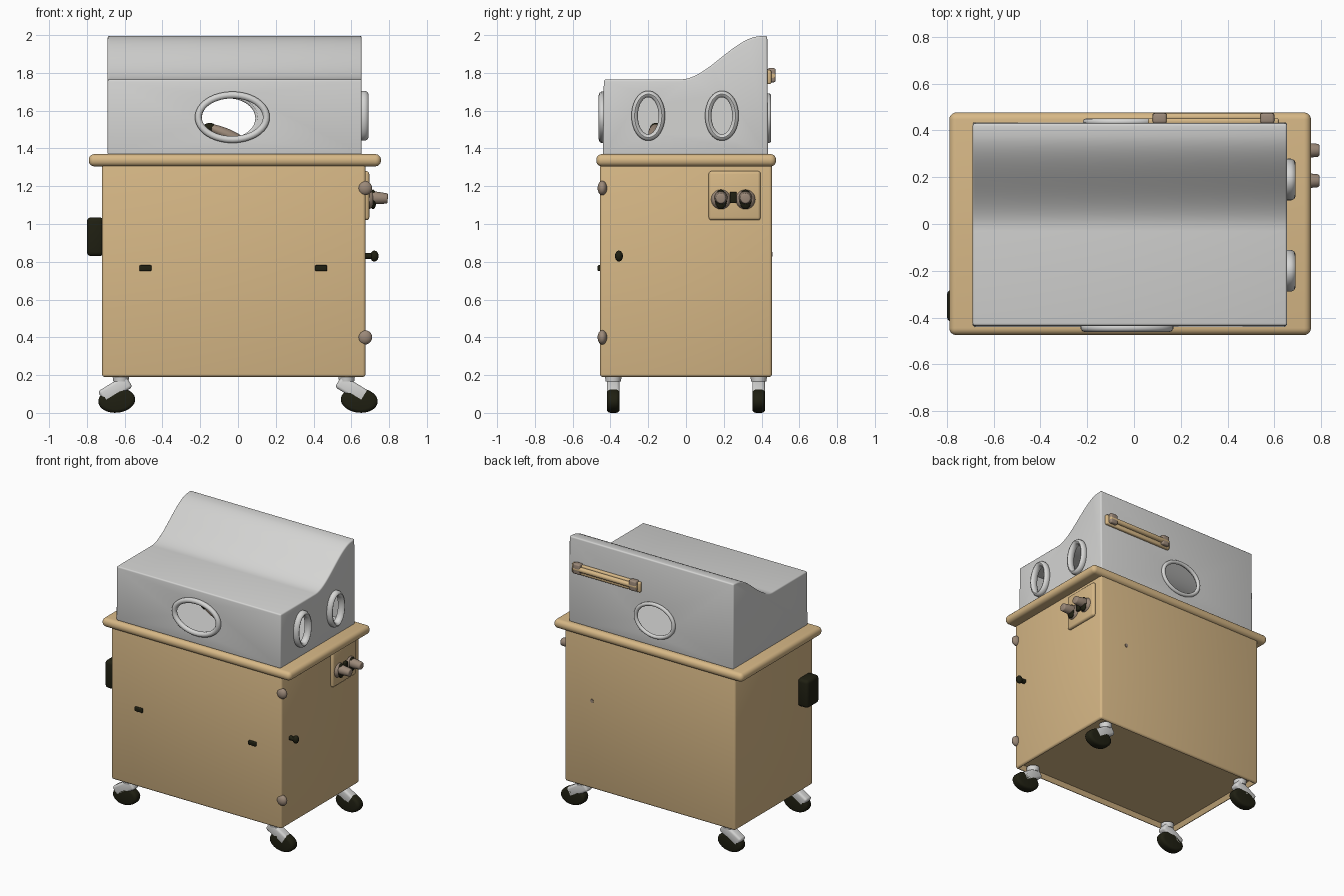
import bpy, bmesh, math
from mathutils import Vector, Matrix

old = bpy.data.objects.get("Cube")
if old:
    bpy.data.objects.remove(old, do_unlink=True)


def material(name, r, g, b):
    m = bpy.data.materials.new(name)
    m.use_nodes = True
    m.diffuse_color = (r, g, b, 1)
    bsdf = next(n for n in m.node_tree.nodes if n.type == 'BSDF_PRINCIPLED')
    bsdf.inputs["Base Color"].default_value = (r, g, b, 1)
    bsdf.inputs["Roughness"].default_value = 0.6
    return m


TAN = material("tan enamel", 0.68, 0.48, 0.24)
GREY = material("pale grey", 0.66, 0.66, 0.65)
BLACK = material("black rubber", 0.014, 0.014, 0.006)
BROWN = material("brown grey metal", 0.33, 0.25, 0.19)


def activate(ob):
    bpy.ops.object.select_all(action='DESELECT')
    ob.select_set(True)
    bpy.context.view_layer.objects.active = ob


def modify(ob, kind, **settings):
    activate(ob)
    mod = ob.modifiers.new(kind.title(), kind)
    for key, value in settings.items():
        setattr(mod, key, value)
    bpy.ops.object.modifier_apply(modifier=mod.name)


def finish(ob, mat):
    if mat:
        ob.data.materials.clear()
        ob.data.materials.append(mat)
    activate(ob)
    bpy.ops.object.shade_smooth_by_angle(angle=math.radians(40))
    return ob


def from_bmesh(name, bm):
    bmesh.ops.recalc_face_normals(bm, faces=bm.faces)
    me = bpy.data.meshes.new(name)
    bm.to_mesh(me)
    bm.free()
    ob = bpy.data.objects.new(name, me)
    bpy.context.collection.objects.link(ob)
    return ob


def box(name, low, high, mat, bevel=0.0, segments=3):
    low, high = Vector(low), Vector(high)
    bm = bmesh.new()
    bmesh.ops.create_cube(bm, size=1)
    size = high - low
    for v in bm.verts:
        v.co = Vector(a * b for a, b in zip(v.co, size)) + (low + high) / 2
    ob = from_bmesh(name, bm)
    if bevel:
        modify(ob, 'BEVEL', width=bevel, segments=segments)
    return finish(ob, mat)


def rod(name, start, end, r1, r2, mat, bevel=0.0, sides=24):
    start, end = Vector(start), Vector(end)
    axis = end - start
    turn = Vector((0, 0, 1)).rotation_difference(axis).to_matrix().to_4x4()
    bm = bmesh.new()
    bmesh.ops.create_cone(bm, cap_ends=True, segments=sides, radius1=r1, radius2=r2,
                          depth=axis.length, matrix=Matrix.Translation((start + end) / 2) @ turn)
    ob = from_bmesh(name, bm)
    if bevel:
        modify(ob, 'BEVEL', width=bevel, segments=3, limit_method='ANGLE')
    return finish(ob, mat)


def ball(name, centre, scale, mat, tilt=0.0):
    bm = bmesh.new()
    bmesh.ops.create_uvsphere(bm, u_segments=24, v_segments=14, radius=1)
    bm.transform(Matrix.Translation(centre) @ Matrix.Rotation(tilt, 4, 'Y')
                 @ Matrix.Diagonal((*scale, 1)))
    return finish(from_bmesh(name, bm), mat)


def oval(centre, side, a, b, count=48):
    """Points of an upright oval, facing x if side is true, otherwise y."""
    pts = []
    for i in range(count):
        t = 2 * math.pi * i / count
        w, h = a * math.cos(t), b * math.sin(t)
        pts.append(Vector(centre) + Vector((0, w, h) if side else (w, 0, h)))
    return pts


# Cabinet with a shallow recess underneath
cabinet = box("cabinet", (-0.72, -0.455, 0.19), (0.675, 0.455, 1.33), None, 0.015)
bm = bmesh.new()
bm.from_mesh(cabinet.data)
base = max((f for f in bm.faces if f.normal.z < -0.9), key=lambda f: f.calc_area())
bmesh.ops.inset_region(bm, faces=[base], thickness=0.025)
bmesh.ops.translate(bm, verts=base.verts, vec=(0, 0, 0.03))
bm.to_mesh(cabinet.data)
bm.free()
finish(cabinet, TAN)
box("table_top", (-0.79, -0.475, 1.305), (0.757, 0.477, 1.37), TAN, 0.03, 5)

# Hood: side profile drawn in y and z, then extruded along x
profile = [(0.435, 1.365), (-0.44, 1.365), (-0.435, 1.765)]
for i in range(19):
    t = i / 18
    profile.append((-0.03 + 0.43 * t, 1.765 + 0.23 * t * t * (3 - 2 * t)))
profile.append((0.43, 1.997))
bm = bmesh.new()
cap = bm.faces.new([bm.verts.new((-0.69, y, z)) for y, z in profile])
new = bmesh.ops.extrude_face_region(bm, geom=[cap])["geom"]
bmesh.ops.translate(bm, verts=[g for g in new if isinstance(g, bmesh.types.BMVert)],
                    vec=(1.345, 0, 0))
hood = from_bmesh("hood", bm)
modify(hood, 'BEVEL', width=0.01, segments=3, limit_method='ANGLE', angle_limit=0.6)
modify(hood, 'SOLIDIFY', thickness=0.018, offset=-1)

# Portholes: cut opening plus a rounded rim
portholes = [("front", (-0.03, -0.443, 1.565), False, 0.18, 0.118, 0.019),
             ("back", (-0.05, 0.437, 1.56), False, 0.155, 0.118, 0.014),
             ("side_front", (0.664, -0.2, 1.573), True, 0.072, 0.115, 0.018),
             ("side_back", (0.664, 0.19, 1.573), True, 0.072, 0.115, 0.018)]
for name, centre, side, a, b, tube in portholes:
    reach = Vector((0.08, 0, 0)) if side else Vector((0, 0.08, 0))
    bm = bmesh.new()
    ends = [[bm.verts.new(p + s * reach) for p in oval(centre, side, a, b)] for s in (-1, 1)]
    for i in range(len(ends[0])):
        bm.faces.new((ends[0][i - 1], ends[0][i], ends[1][i], ends[1][i - 1]))
    for loop in ends:
        bm.faces.new(loop)
    cutter = from_bmesh("porthole_cutter", bm)
    cutter.hide_render = True
    modify(hood, 'BOOLEAN', object=cutter, operation='DIFFERENCE', solver='EXACT')
    bpy.data.objects.remove(cutter, do_unlink=True)

    curve = bpy.data.curves.new(name + "_porthole_rim", 'CURVE')
    curve.dimensions = '3D'
    curve.bevel_depth = tube
    curve.bevel_resolution = 3
    path = curve.splines.new('POLY')
    points = oval(centre, side, a, b)
    path.points.add(len(points) - 1)
    for p, co in zip(path.points, points):
        p.co = (*co, 1)
    path.use_cyclic_u = True
    rim = bpy.data.objects.new(name + "_porthole_rim", curve)
    bpy.context.collection.objects.link(rim)
    activate(rim)
    bpy.ops.object.convert(target='MESH')
    rim = bpy.context.view_layer.objects.active
    if side:
        for v in rim.data.vertices:
            v.co.x = centre[0] + (v.co.x - centre[0]) * 1.5
    finish(rim, GREY)
finish(hood, GREY)

# Small bundle lying inside the hood
ball("inner_bundle", (-0.06, -0.16, 1.475), (0.12, 0.04, 0.03), BROWN, 0.4)
ball("inner_bundle_tip", (-0.15, -0.16, 1.51), (0.035, 0.03, 0.025), BLACK)

# Rail on the back of the hood
box("rail_plate", (0.06, 0.425, 1.74), (0.62, 0.452, 1.815), TAN, 0.01)
rod("rail_bar", (0.08, 0.457, 1.785), (0.6, 0.457, 1.785), 0.018, 0.018, TAN, 0.006)
for x in (0.11, 0.57):
    box("rail_clamp", (x - 0.03, 0.43, 1.75), (x + 0.03, 0.474, 1.825), BROWN, 0.01)

# Control panel with two knobs
box("control_panel", (0.66, 0.12, 1.02), (0.695, 0.395, 1.28), TAN, 0.015)
for y in (0.185, 0.315):
    rod("knob_collar", (0.69, y, 1.13), (0.715, y, 1.13), 0.055, 0.04, BROWN, 0.006)
    ball("knob_ring", (0.715, y, 1.13), (0.018, 0.032, 0.052), BLACK)
    rod("knob", (0.70, y, 1.14), (0.793, y, 1.135), 0.036, 0.027, BROWN, 0.008)
box("panel_switch", (0.69, 0.232, 1.11), (0.715, 0.268, 1.17), BLACK, 0.006)

# Door hinges, latches and side knob
for z in (1.19, 0.4):
    ball("hinge", (0.672, -0.443, z), (0.038, 0.025, 0.038), BROWN)
for x in (-0.49, 0.44):
    box("door_latch", (x - 0.032, -0.468, 0.75), (x + 0.032, -0.45, 0.782), BLACK, 0.006)
rod("side_knob_stem", (0.67, -0.355, 0.83), (0.72, -0.355, 0.83), 0.016, 0.016, BLACK)
ball("side_knob", (0.722, -0.355, 0.83), (0.022, 0.021, 0.029), BLACK)
rod("back_stud", (0.45, 0.45, 0.84), (0.45, 0.459, 0.84), 0.013, 0.013, BROWN)

# Block on the left side
box("side_block", (-0.8, -0.42, 0.83), (-0.71, -0.28, 1.035), BLACK, 0.022)

# Casters: swivel plate, slanted fork and flattened wheel
for sx in (-1, 1):
    for sy in (-1, 1):
        top = 0.575 if sx > 0 else -0.62
        y = sy * 0.385
        rod("caster_swivel", (top, y, 0.165), (top, y, 0.2), 0.04, 0.045, GREY)
        fork = box("caster_fork", (-0.085, -0.034, -0.038), (0.085, 0.034, 0.038), GREY, 0.016)
        fork.matrix_world = (Matrix.Translation((top + sx * 0.03, y, 0.125))
                             @ Matrix.Rotation(sx * 0.55, 4, 'Y'))
        wheel = rod("caster_wheel", (0, -0.034, 0), (0, 0.034, 0), 0.07, 0.07, BLACK, 0.018, 32)
        wheel.scale = (1.4, 1, 0.93)
        wheel.location = (0.642 * sx, y, 0.066)
        wheel.rotation_euler = (0, sx * 0.1, 0)
